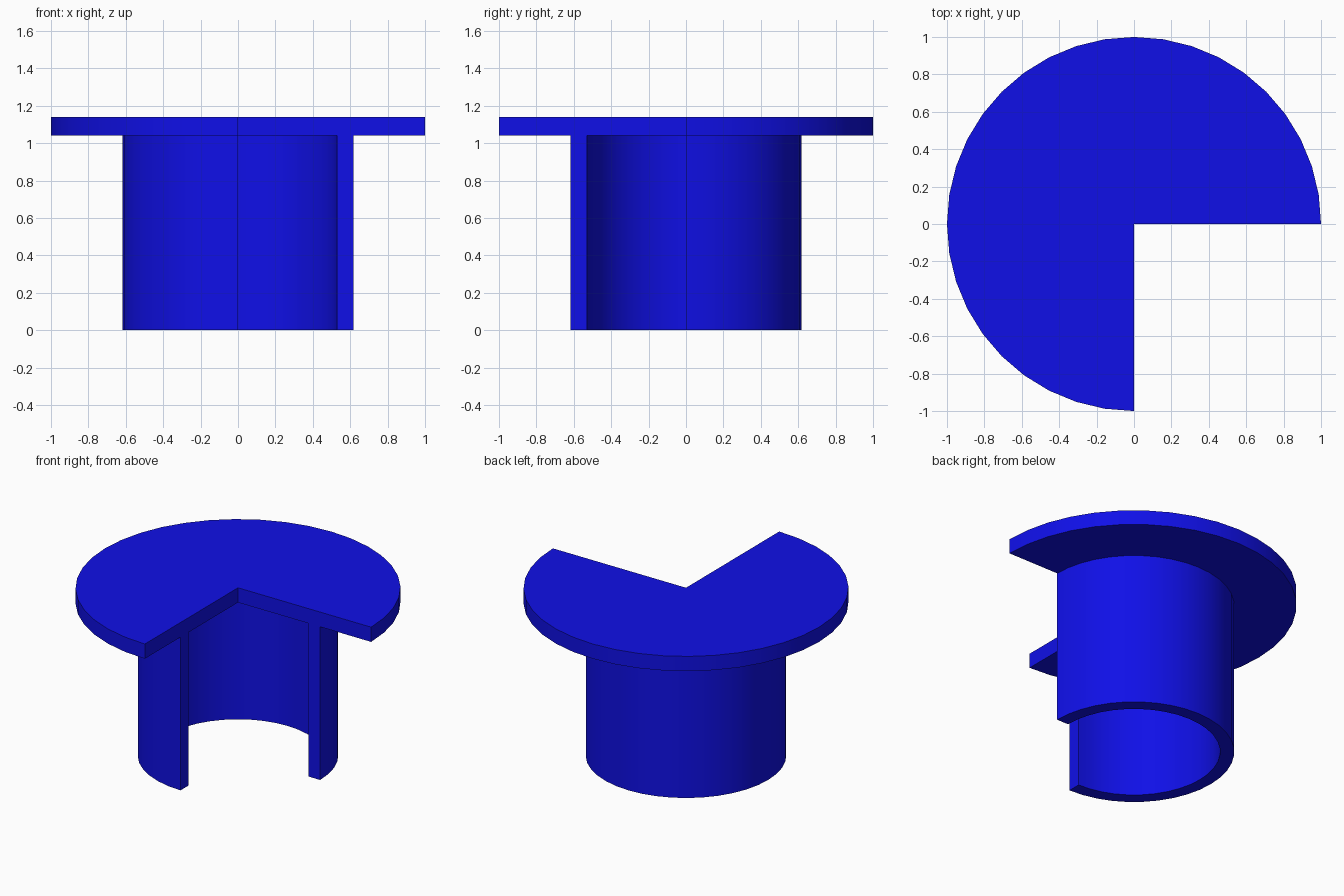
import bpy, bmesh
from math import cos, sin, radians

if "Cube" in bpy.data.objects:
    bpy.data.objects.remove(bpy.data.objects["Cube"])

SEGMENTS = 30          # facets around the three-quarter turn
SWEEP = radians(270)   # the front right quarter stays open

mat = bpy.data.materials.new("blue")
mat.diffuse_color = (0.005, 0.005, 0.8, 1)
mat.use_nodes = True
mat.node_tree.nodes["Principled BSDF"].inputs["Base Color"].default_value = mat.diffuse_color


def swept_ring(name, r_in, r_out, z0, z1):
    """Sweep a rectangular section around z, closing both cut ends."""
    bm = bmesh.new()
    section = [(r_in, z0), (r_out, z0), (r_out, z1), (r_in, z1)]
    rings = []
    for i in range(SEGMENTS + 1):
        a = SWEEP * i / SEGMENTS
        rings.append([bm.verts.new((r * cos(a), r * sin(a), z)) for r, z in section])
    for a, b in zip(rings, rings[1:]):
        for j in range(4):
            k = (j + 1) % 4
            if r_in == 0 and j == 3:
                continue  # a solid sector has no inner wall
            bm.faces.new((a[j], b[j], b[k], a[k]))
    bm.faces.new(rings[0])
    bm.faces.new(rings[-1][::-1])
    bmesh.ops.remove_doubles(bm, verts=bm.verts, dist=1e-4)
    bmesh.ops.recalc_face_normals(bm, faces=bm.faces)
    mesh = bpy.data.meshes.new(name)
    bm.to_mesh(mesh)
    bm.free()
    obj = bpy.data.objects.new(name, mesh)
    bpy.context.collection.objects.link(obj)
    mesh.materials.append(mat)
    bpy.ops.object.select_all(action='DESELECT')
    obj.select_set(True)
    bpy.context.view_layer.objects.active = obj
    bpy.ops.object.shade_smooth_by_angle(angle=radians(30))


# Curved standing wall
swept_ring("curved_wall", 0.53, 0.617, 0.0, 1.04)
# Flat three-quarter disc on top
swept_ring("top_disc", 0.0, 1.0, 1.04, 1.14)
